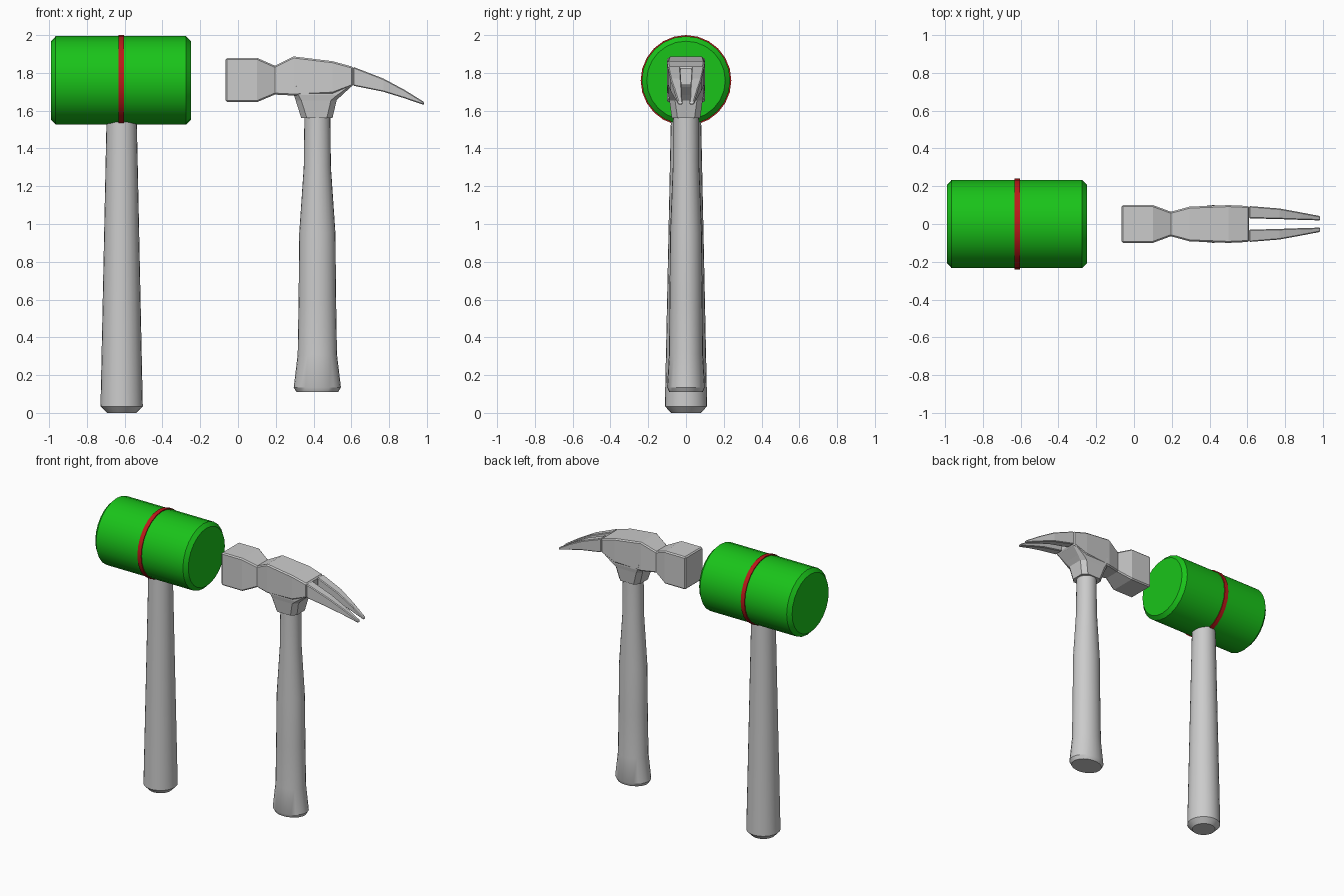
import bpy, bmesh
from math import sin, cos, pi, radians

if "Cube" in bpy.data.objects:
    bpy.data.objects.remove(bpy.data.objects["Cube"])


def material(name, rgb):
    m = bpy.data.materials.new(name)
    m.diffuse_color = (*rgb, 1)
    m.use_nodes = True
    m.node_tree.nodes["Principled BSDF"].inputs["Base Color"].default_value = m.diffuse_color
    return m


def loft(name, groups, mat=None, bevel=0.0, smooth=0):
    """Skin each list of vertex rings into a closed solid, all in one object."""
    bm = bmesh.new()
    for rings in groups:
        vs = [[bm.verts.new(p) for p in ring] for ring in rings]
        n = len(vs[0])
        for a, b in zip(vs, vs[1:]):
            for i in range(n):
                j = (i + 1) % n
                bm.faces.new((a[i], a[j], b[j], b[i]))
        bm.faces.new(vs[0][::-1])
        bm.faces.new(vs[-1])
    bmesh.ops.recalc_face_normals(bm, faces=bm.faces)
    me = bpy.data.meshes.new(name)
    bm.to_mesh(me)
    bm.free()
    ob = bpy.data.objects.new(name, me)
    bpy.context.collection.objects.link(ob)
    if mat:
        me.materials.append(mat)
    if bevel:
        mod = ob.modifiers.new("bevel", 'BEVEL')
        mod.width, mod.segments, mod.angle_limit = bevel, 1, radians(50)
    if smooth:
        bpy.ops.object.select_all(action='DESELECT')
        ob.select_set(True)
        bpy.context.view_layer.objects.active = ob
        bpy.ops.object.shade_smooth_by_angle(angle=radians(smooth))
    return ob


def ellipse(n, ra, rb):
    return [(ra * cos(2 * pi * i / n), rb * sin(2 * pi * i / n)) for i in range(n)]


def upright(cx, profile, n=24):
    return [[(cx + a, b, z) for a, b in ellipse(n, rx, ry)] for z, rx, ry in profile]


def sideways(cz, profile, n=24):
    return [[(x, a, cz + b) for a, b in ellipse(n, r, r)] for x, r in profile]


green = material("green", (0.01, 0.55, 0.01))
red = material("red", (0.5, 0.01, 0.01))

# Mallet
loft("mallet_head", [sideways(1.76, [(-0.99, 0.208), (-0.965, 0.234),
                                     (-0.275, 0.234), (-0.25, 0.208)])], green, smooth=30)
loft("mallet_band", [sideways(1.76, [(-0.633, 0.24), (-0.603, 0.24)])], red, smooth=30)
loft("mallet_handle", [upright(-0.616, [(0, 0.078, 0.078), (0.035, 0.112, 0.112),
                                        (1.56, 0.08, 0.08)])], smooth=30)

# Claw hammer handle: oval section, flared butt
loft("hammer_handle", [upright(0.42, [
    (0.11, 0.11, 0.088), (0.135, 0.125, 0.1), (0.31, 0.104, 0.09), (0.62, 0.099, 0.087),
    (0.95, 0.096, 0.084), (1.3, 0.072, 0.07), (1.6, 0.068, 0.068)])], smooth=30)


# Claw hammer head: box sections along x
def box(x, y0, y1, z0, z1):
    return [(x, y0, z0), (x, y1, z0), (x, y1, z1), (x, y0, z1)]


body = [box(x, -w, w, z0, z1) for x, w, z0, z1 in [
    (-0.065, 0.1, 1.645, 1.88), (0.1, 0.1, 1.645, 1.88), (0.195, 0.065, 1.685, 1.838),
    (0.295, 0.092, 1.68, 1.887), (0.5, 0.1, 1.69, 1.862), (0.61, 0.095, 1.732, 1.832)]]

# Two claw tines, mirrored in y
tines = [[box(x, s * inner, s * outer, z0, z1) for x, inner, outer, z0, z1 in [
    (0.61, 0.03, 0.095, 1.732, 1.832), (0.77, 0.026, 0.082, 1.7, 1.77),
    (0.88, 0.022, 0.062, 1.666, 1.711), (0.985, 0.019, 0.042, 1.63, 1.646)]] for s in (-1, 1)]

loft("hammer_head", [body], bevel=0.008)
loft("hammer_claw", tines, bevel=0.005)


# Socket between head and handle: tapering section with cut corners
def socket_ring(z, x0, x1, w, c):
    return [(x0 + c, -w, z), (x1 - c, -w, z), (x1, c - w, z), (x1, w - c, z),
            (x1 - c, w, z), (x0 + c, w, z), (x0, w - c, z), (x0, c - w, z)]


loft("hammer_socket", [[socket_ring(1.56, 0.335, 0.5, 0.075, 0.03),
                        socket_ring(1.655, 0.305, 0.522, 0.088, 0.03),
                        socket_ring(1.682, 0.296, 0.55, 0.093, 0.025),
                        socket_ring(1.732, 0.296, 0.605, 0.093, 0.012)]])
